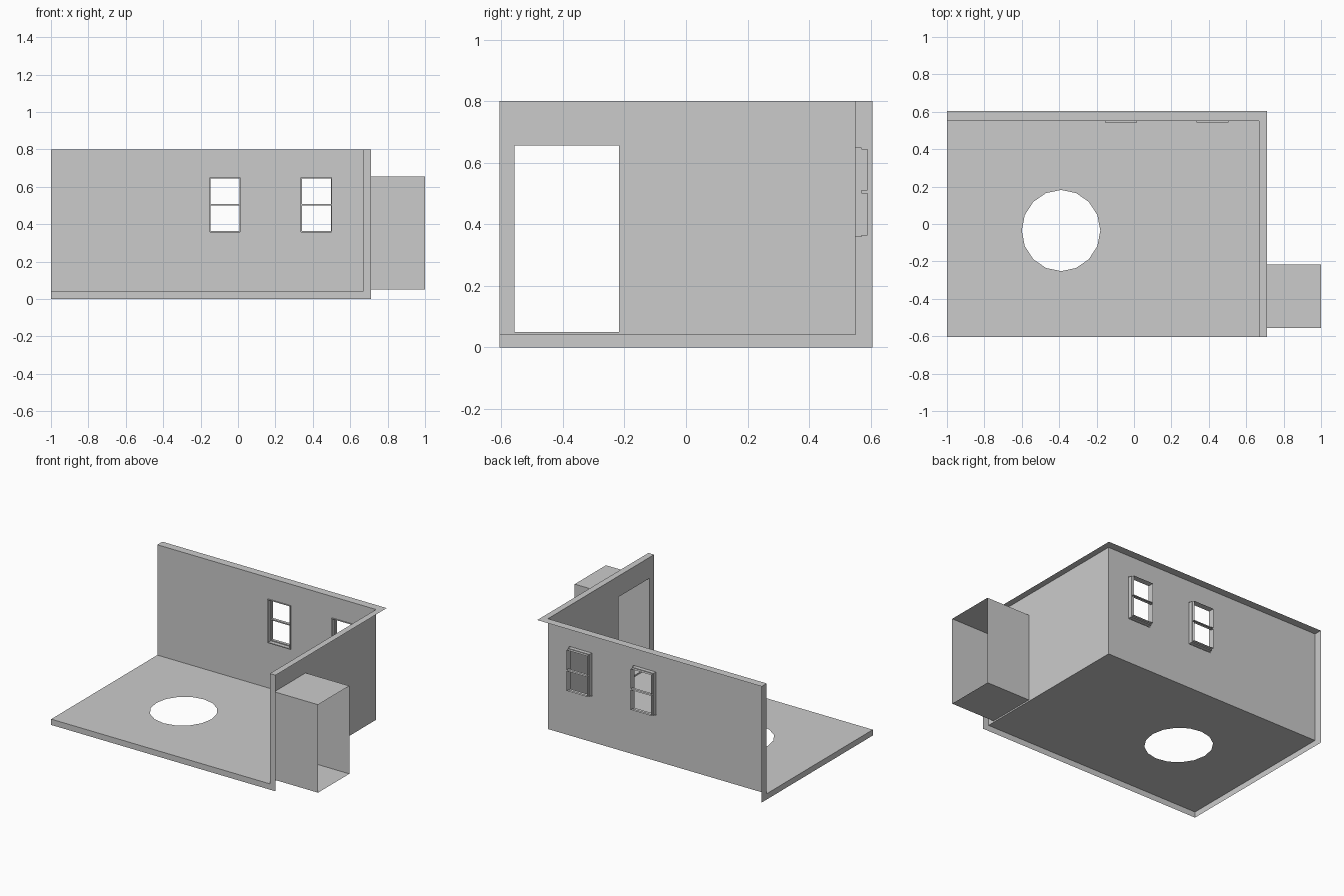
import bpy, bmesh, math
from mathutils import Vector

if "Cube" in bpy.data.objects:
    bpy.data.objects.remove(bpy.data.objects["Cube"])

LEFT, RIGHT_IN, RIGHT_OUT, END = -1.0, 0.667, 0.71, 1.0
FRONT, BACK_IN, BACK_OUT = -0.605, 0.55, 0.605
FLOOR, TOP = 0.04, 0.80


def place(axis, d, uv):
    p = list(uv)
    p.insert(axis, d)
    return Vector(p)


def rect(u0, u1, v0, v1):
    return [(u0, v0), (u1, v0), (u1, v1), (u0, v1)]


def add_sheet(bm, axis, d, loops, sign):
    """Flat face at axis = d; the first loop is the outline, the rest are holes."""
    edges = []
    for loop in loops:
        vs = [bm.verts.new(place(axis, d, p)) for p in loop]
        edges += [bm.edges.new((vs[i - 1], vs[i])) for i in range(len(vs))]
    n = Vector((0, 0, 0))
    n[axis] = sign
    res = bmesh.ops.triangle_fill(bm, use_beauty=True, edges=edges, normal=n)
    for f in res["geom"]:
        if isinstance(f, bmesh.types.BMFace):
            f.normal_update()
            if f.normal.dot(n) < 0:
                f.normal_flip()


def add_band(bm, axis, d0, loop0, d1, loop1):
    """Strip of quads joining two matching loops."""
    a = [bm.verts.new(place(axis, d0, p)) for p in loop0]
    b = [bm.verts.new(place(axis, d1, p)) for p in loop1]
    for i in range(len(a)):
        bm.faces.new((a[i - 1], a[i], b[i], b[i - 1]))


def finish(name, bm):
    bmesh.ops.remove_doubles(bm, verts=bm.verts, dist=0.0005)
    me = bpy.data.meshes.new(name)
    bm.to_mesh(me)
    bm.free()
    ob = bpy.data.objects.new(name, me)
    bpy.context.collection.objects.link(ob)


def sheet(name, axis, d, loops, sign):
    bm = bmesh.new()
    add_sheet(bm, axis, d, loops, sign)
    finish(name, bm)


# floor with round opening
hole = [(-0.39 + 0.21 * math.cos(math.tau * i / 16),
         -0.035 + 0.217 * math.sin(math.tau * i / 16)) for i in range(16)]
sheet("floor", 2, FLOOR, [rect(LEFT, RIGHT_IN, FRONT, BACK_IN), hole], 1)

# right wall with doorway
door = rect(-0.557, -0.217, 0.05, 0.656)
sheet("right_wall", 0, RIGHT_IN,
      [rect(FRONT, BACK_IN, FLOOR, TOP), door], -1)

# open-ended passage beyond the doorway
bm = bmesh.new()
add_band(bm, 0, RIGHT_IN, door, END, door)
finish("door_passage", bm)


# windows: raised lip, reveal, and two sash openings
def win_rect(cx, half, z0, z1):
    return rect(cx - half, cx + half, z0, z1)


centres = (-0.069, 0.419)
for i, cx in enumerate(centres):
    outer = win_rect(cx, 0.086, 0.352, 0.653)
    inner = win_rect(cx, 0.081, 0.358, 0.649)
    panes = [win_rect(cx, 0.077, 0.364, 0.501), win_rect(cx, 0.077, 0.509, 0.645)]
    bm = bmesh.new()
    add_band(bm, 1, BACK_IN, outer, 0.543, outer)
    add_band(bm, 1, 0.543, outer, 0.543, inner)
    add_band(bm, 1, 0.543, inner, 0.57, inner)
    add_sheet(bm, 1, 0.57, [inner] + panes, -1)
    for p in panes:
        add_band(bm, 1, 0.57, p, 0.59, p)
    finish(f"window_{i + 1}", bm)

# back wall with window openings
sheet("back_wall", 1, BACK_IN, [rect(LEFT, RIGHT_IN, FLOOR, TOP)]
      + [win_rect(c, 0.086, 0.352, 0.653) for c in centres], -1)

# L-shaped rims showing the cut thickness of walls and floor
sheet("top_rim", 2, TOP, [[
    (LEFT, BACK_IN), (RIGHT_IN, BACK_IN), (RIGHT_IN, FRONT),
    (RIGHT_OUT, FRONT), (RIGHT_OUT, BACK_OUT), (LEFT, BACK_OUT)]], 1)
sheet("front_rim", 1, FRONT, [[
    (LEFT, 0), (RIGHT_OUT, 0), (RIGHT_OUT, TOP),
    (RIGHT_IN, TOP), (RIGHT_IN, FLOOR), (LEFT, FLOOR)]], -1)
sheet("left_rim", 0, LEFT, [[
    (FRONT, 0), (BACK_OUT, 0), (BACK_OUT, TOP),
    (BACK_IN, TOP), (BACK_IN, FLOOR), (FRONT, FLOOR)]], -1)
